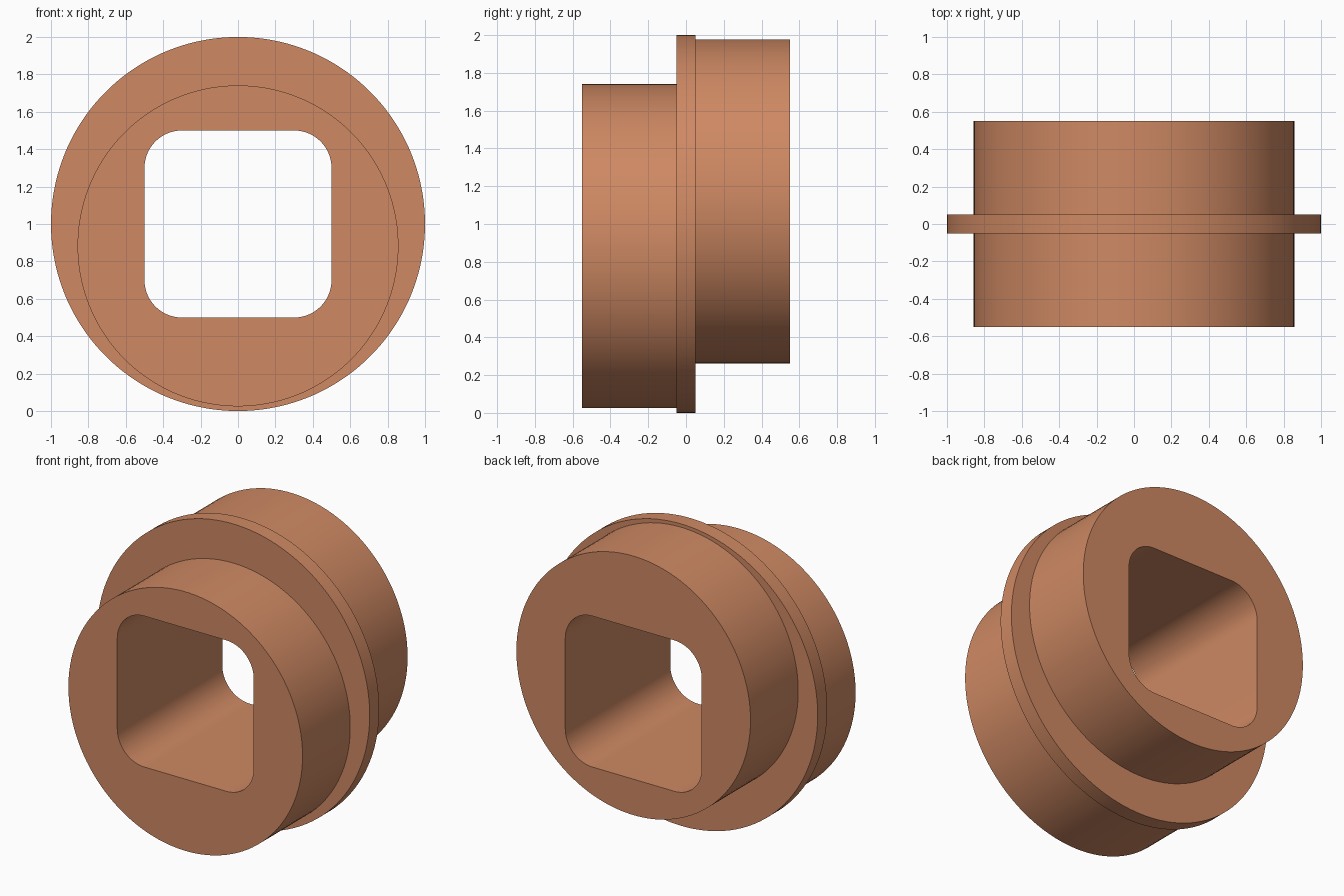
import bpy, bmesh
from math import sin, cos, pi, radians

if "Cube" in bpy.data.objects:
    bpy.data.objects.remove(bpy.data.objects["Cube"])

N = 128          # points per loop
Q = N // 4       # points per rounded corner


def circle(r, z, y):
    """Upright circle of radius r, centred at height z."""
    return [(r * cos((i + .5) * 2 * pi / N), y, z + r * sin((i + .5) * 2 * pi / N))
            for i in range(N)]


def rounded_square(half, r, z, y):
    """Upright rounded square with the same point count as the circles."""
    pts = []
    for k, (sx, sz) in enumerate([(1, 1), (-1, 1), (-1, -1), (1, -1)]):
        for j in range(Q):
            a = (k + j / (Q - 1)) * pi / 2
            pts.append((sx * (half - r) + r * cos(a), y,
                        z + sz * (half - r) + r * sin(a)))
    return pts


# Closed chain of loops: front boss, flange, back boss, square bore
loops = [
    rounded_square(.5, .2, 1, -.55),
    circle(.858, .883, -.55), circle(.858, .883, -.05),
    circle(1, 1, -.05), circle(1, 1, .05),
    circle(.858, 1.12, .05), circle(.858, 1.12, .55),
    rounded_square(.5, .2, 1, .55),
]
bm = bmesh.new()
rings = [[bm.verts.new(p) for p in loop] for loop in loops]
for a, b in zip(rings, rings[1:] + rings[:1]):
    for i in range(N):
        j = (i + 1) % N
        bm.faces.new((a[i], a[j], b[j], b[i]))
bmesh.ops.recalc_face_normals(bm, faces=bm.faces)
mesh = bpy.data.meshes.new("eccentric_bushing")
bm.to_mesh(mesh)
bm.free()

bushing = bpy.data.objects.new("eccentric_bushing", mesh)
bpy.context.collection.objects.link(bushing)

# Copper colour
copper = bpy.data.materials.new("copper")
copper.diffuse_color = (.62, .25, .125, 1)
copper.use_nodes = True
copper.node_tree.nodes["Principled BSDF"].inputs["Base Color"].default_value = copper.diffuse_color
mesh.materials.append(copper)

bpy.context.view_layer.objects.active = bushing
bushing.select_set(True)
bpy.ops.object.shade_smooth_by_angle(angle=radians(30))
